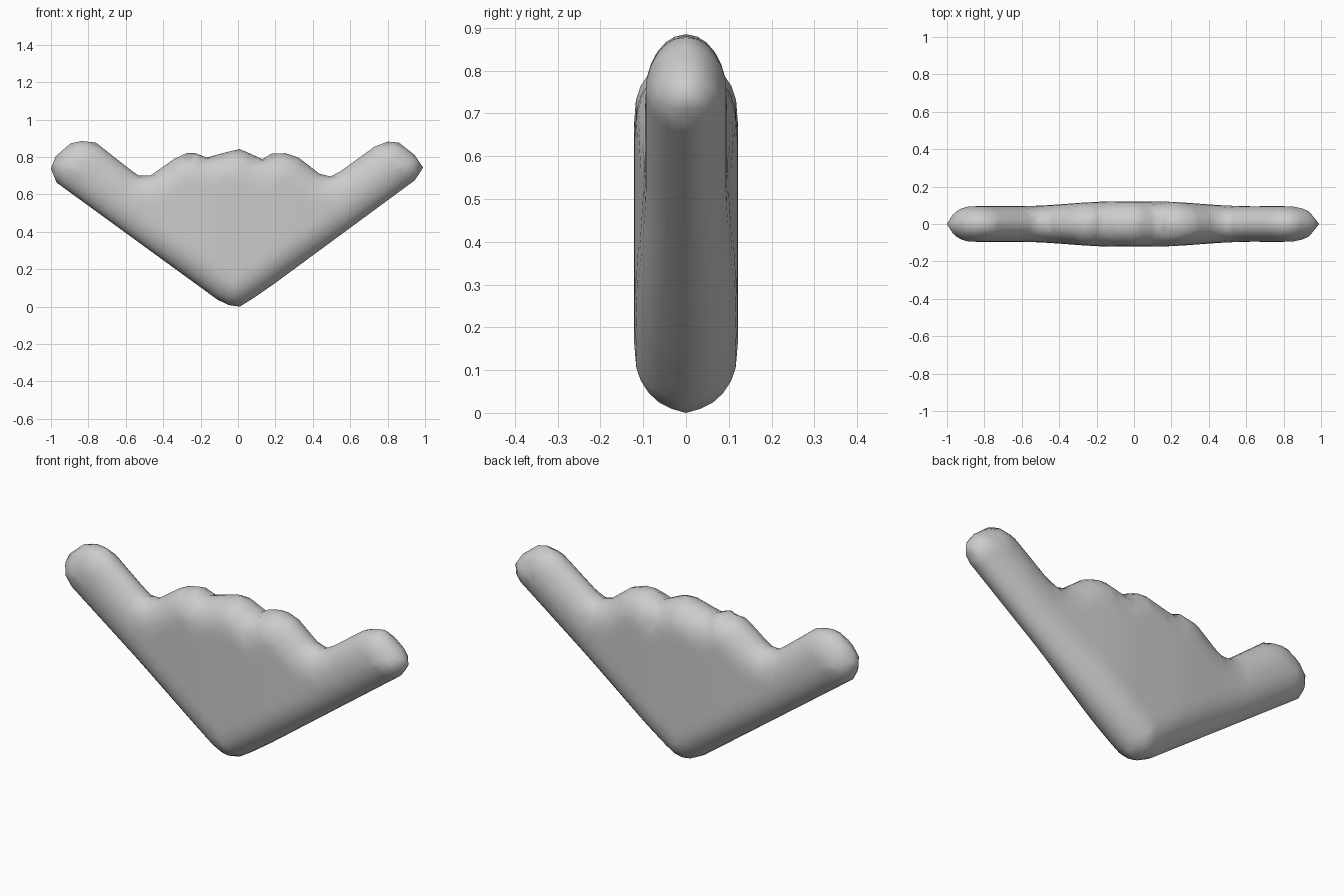
import bpy, math
from mathutils import Vector
from mathutils.geometry import delaunay_2d_cdt, intersect_point_line

if "Cube" in bpy.data.objects:
    bpy.data.objects.remove(bpy.data.objects["Cube"])

# Silhouette in x, z: bottom point, right arm, three scallops, left arm
outline = [Vector(p) for p in [
    (0.01, 0), (.09, .05), (.195, .123), (.945, .675), (.99, .743), (.945, .81),
    (.86, .877), (.80, .882), (.73, .855), (.555, .728), (.495, .695), (.436, .71),
    (.323, .797), (.254, .82), (.18, .818), (.13, .788), (.06, .82), (.008, .842),
    (-.09, .818), (-.168, .797), (-.227, .82), (-.275, .82), (-.34, .79),
    (-.468, .70), (-.532, .70), (-.59, .743), (-.76, .877), (-.837, .885),
    (-.896, .872), (-.976, .802), (-1.0, .738), (-.97, .663), (-.11, .037), (-.05, .008)]]
segments = list(zip(outline, outline[1:] + outline[:1]))


def edge_distance(p):
    best = 9.0
    for a, b in segments:
        t = max(0.0, min(1.0, (p - a).dot(b - a) / (b - a).length_squared))
        best = min(best, (p - a.lerp(b, t)).length)
    return best


def inside(p):
    hit = False
    for a, b in segments:
        if (a.y > p.y) != (b.y > p.y):
            if p.x < a.x + (p.y - a.y) * (b.x - a.x) / (b.y - a.y):
                hit = not hit
    return hit


def half_thickness(p):
    # Rounded rim; the middle is a little fatter than the arms
    d = min(edge_distance(p) / 0.14, 1.0)
    t = max(0.0, min(1.0, (0.6 - abs(p.x)) / 0.5))
    full = 0.096 + 0.025 * t * t * (3 - 2 * t)
    return full * math.sqrt(max(0.0, 1 - (1 - d) ** 2))


# Evenly resampled rim
rim, normals = [], []
for a, b in segments:
    n = max(1, round((b - a).length / 0.035))
    for i in range(n):
        rim.append(a.lerp(b, i / n))
        normals.append(Vector((a.y - b.y, b.x - a.x)).normalized())

# Inset rings for the rounded edge, then a grid for the interior
points = list(rim)
for d in (0.006, 0.02, 0.042, 0.072, 0.105):
    for p, n in zip(rim, normals):
        q = p + n * d
        if inside(q) and edge_distance(q) > d * 0.93:
            points.append(q)
step = 0.04
for i in range(-25, 26):
    for j in range(24):
        q = Vector((i * step, j * step))
        if inside(q) and edge_distance(q) > 0.122:
            points.append(q)

count = len(rim)
loop = [(i, (i + 1) % count) for i in range(count)]
flat, _, tris, *_ = delaunay_2d_cdt(points, loop, [], 1, 1e-5)

# Front and back skins share the rim
verts, front, back = [], [], []
for p in flat:
    h = half_thickness(p)
    front.append(len(verts))
    if edge_distance(p) < 1e-4:
        verts.append((p.x, 0, p.y))
        back.append(front[-1])
    else:
        verts += [(p.x, -h, p.y), (p.x, h, p.y)]
        back.append(front[-1] + 1)
faces = []
for t in tris:
    f, k = [front[i] for i in t], [back[i] for i in reversed(t)]
    faces.append(f)
    if set(f) != set(k):
        faces.append(k)

mesh = bpy.data.meshes.new("winged_body")
mesh.from_pydata(verts, [], faces)
mesh.validate()
mesh.update()
body = bpy.data.objects.new("winged_body", mesh)
bpy.context.collection.objects.link(body)
for poly in mesh.polygons:
    poly.use_smooth = True
